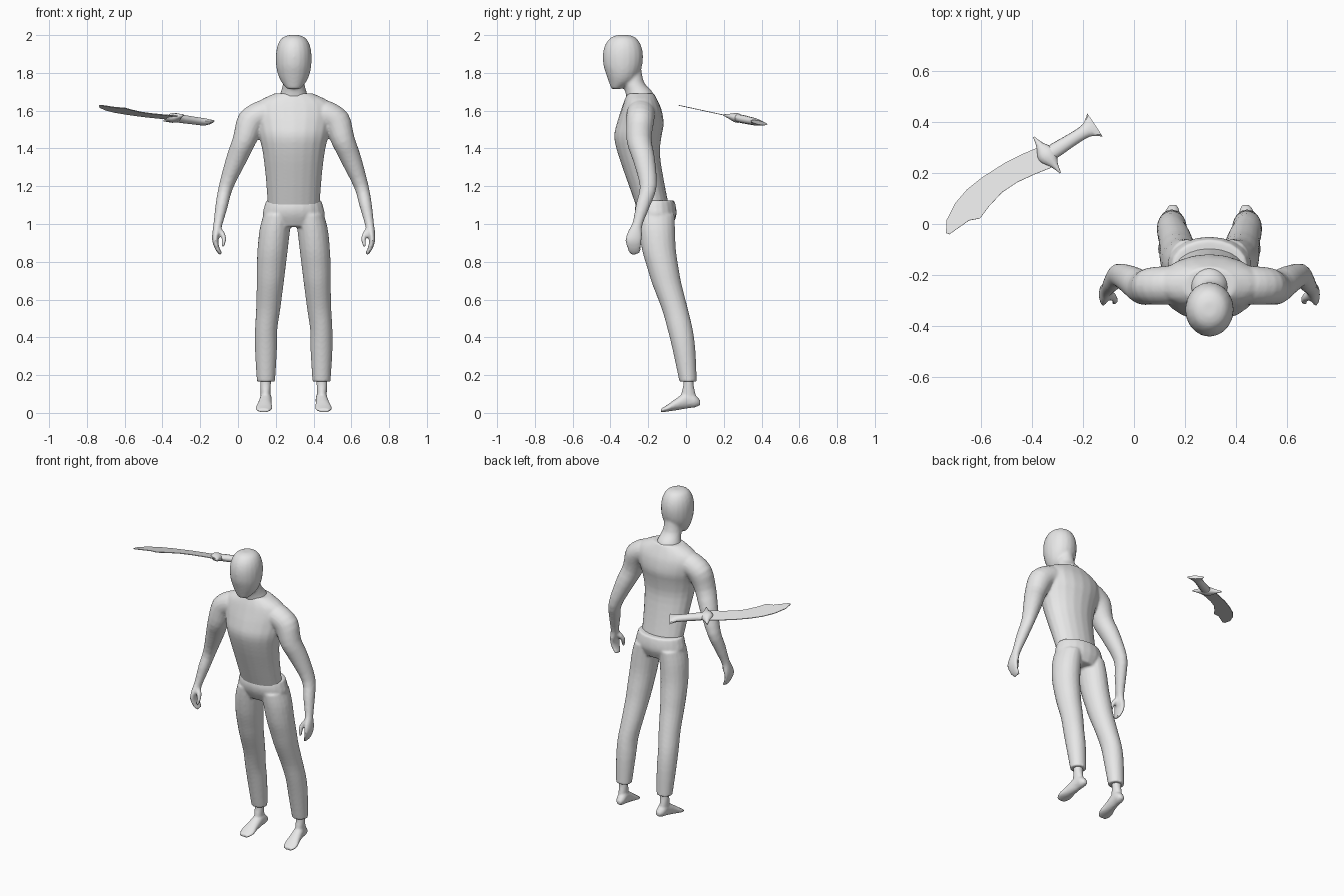
import bpy, bmesh, math
from mathutils import Vector

if "Cube" in bpy.data.objects:
    bpy.data.objects.remove(bpy.data.objects["Cube"])

CX = 0.295          # body centre line
grey = bpy.data.materials.new("light_grey")
grey.diffuse_color = (0.8, 0.8, 0.8, 1)
grey.use_nodes = True
grey.node_tree.nodes["Principled BSDF"].inputs["Base Color"].default_value = grey.diffuse_color


def finish(name, bm, voxel=0, smooth=0):
    bmesh.ops.recalc_face_normals(bm, faces=bm.faces[:])
    mesh = bpy.data.meshes.new(name)
    bm.to_mesh(mesh)
    bm.free()
    mesh.materials.append(grey)
    ob = bpy.data.objects.new(name, mesh)
    bpy.context.collection.objects.link(ob)
    if voxel:       # fuse overlapping volumes into one skin
        r = ob.modifiers.new("fuse", "REMESH")
        r.mode, r.voxel_size, r.use_smooth_shade = "VOXEL", voxel, True
        s = ob.modifiers.new("soften", "SMOOTH")
        s.factor, s.iterations = 0.5, smooth
    return ob


def spline(a, b, c, d, t):
    return b + 0.5 * t * ((c - a) + t * ((2 * a - 5 * b + 4 * c - d) + t * (3 * (b - c) + d - a)))


def loft(bm, rings, steps=3, seg=20):
    """Skin through rings given as (centre, half axis u, half axis v)."""
    n, full = len(rings), []
    for i in range(n - 1):
        q = [rings[max(0, min(n - 1, i + k))] for k in (-1, 0, 1, 2)]
        for s in range(steps):
            full.append([spline(*(r[j] for r in q), s / steps) for j in range(3)])
    full.append(rings[-1])
    loops = []
    for c, u, v in full:
        loops.append([bm.verts.new(c + u * math.cos(2 * math.pi * k / seg) + v * math.sin(2 * math.pi * k / seg))
                      for k in range(seg)])
    for a, b in zip(loops, loops[1:]):
        for k in range(seg):
            m = (k + 1) % seg
            bm.faces.new((a[k], a[m], b[m], b[k]))
    bm.faces.new(loops[0])
    bm.faces.new(loops[-1])


def level(bm, rows, side=1):
    """Stack of horizontal ovals: z, front y, back y, half width, centre x."""
    rings = []
    for z, yf, yb, w, *x in rows:
        cx = CX + side * ((x[0] if x else CX) - CX)
        rings.append((Vector((cx, (yf + yb) / 2, z)), Vector((w, 0, 0)), Vector((0, (yb - yf) / 2, 0))))
    loft(bm, rings)


def limb(bm, rows, side):
    """Tube along a path: x, y, z, half width, half depth."""
    pts = [Vector((CX + side * (r[0] - CX), r[1], r[2])) for r in rows]
    rings = []
    for i, r in enumerate(rows):
        t = (pts[min(i + 1, len(pts) - 1)] - pts[max(i - 1, 0)]).normalized()
        u = t.cross(Vector((0, 1, 0))).normalized()
        rings.append((pts[i], u * r[3], u.cross(t) * r[4]))
    loft(bm, rings)


# head and neck
bm = bmesh.new()
level(bm, [(2.0, -.365, -.30, .028), (1.985, -.40, -.265, .062), (1.95, -.427, -.24, .084),
           (1.90, -.44, -.228, .094), (1.84, -.437, -.232, .093), (1.79, -.422, -.25, .083),
           (1.75, -.408, -.28, .064), (1.715, -.395, -.345, .035)])
level(bm, [(1.84, -.34, -.24, .045), (1.75, -.335, -.222, .056), (1.70, -.322, -.178, .068),
           (1.64, -.31, -.155, .09)])
finish("head_and_neck", bm, .008, 4)

# torso with arms and hands
bm = bmesh.new()
level(bm, [(1.07, -.255, -.085, .136), (1.23, -.312, -.117, .147), (1.37, -.36, -.138, .163),
           (1.46, -.38, -.13, .182), (1.53, -.367, -.118, .198), (1.60, -.345, -.128, .21),
           (1.65, -.328, -.148, .185), (1.692, -.31, -.17, .10)])
for side in (1, -1):
    limb(bm, [(.19, -.235, 1.585, .065, .075), (.13, -.24, 1.58, .075, .076), (.068, -.243, 1.54, .075, .073),
              (.032, -.248, 1.44, .062, .066), (-.01, -.222, 1.34, .054, .058),
              (-.063, -.20, 1.20, .038, .045), (-.086, -.228, 1.10, .033, .037),
              (-.106, -.257, 1.0, .024, .027), (-.115, -.27, .95, .021, .040),
              (-.12, -.278, .91, .016, .043), (-.109, -.274, .87, .012, .036),
              (-.092, -.268, .842, .009, .026)], side)
    limb(bm, [(-.107, -.27, .975, .014, .018), (-.084, -.283, .95, .014, .017),
              (-.074, -.298, .92, .012, .014), (-.081, -.308, .88, .009, .010)], side)
finish("torso_and_arms", bm, .008, 4)

# trousers: hips plus two legs
bm = bmesh.new()
level(bm, [(.985, -.235, -.075, .12), (1.04, -.262, -.052, .163), (1.085, -.27, -.052, .158),
           (1.125, -.262, -.062, .146)])
for side in (1, -1):
    level(bm, [(.165, -.035, .057, .048, .148), (.33, -.07, .05, .058, .148), (.44, -.097, .036, .059, .149),
               (.55, -.128, .01, .064, .160), (.68, -.178, -.023, .071, .170), (.76, -.203, -.038, .076, .175),
               (.86, -.232, -.053, .080, .183), (.97, -.25, -.058, .081, .195),
               (1.05, -.255, -.06, .075, .21)], side)
finish("trousers", bm, .008, 3)

# bare feet with ankles
for side, name in ((1, "right_foot"), (-1, "left_foot")):
    bm = bmesh.new()
    level(bm, [(.05, -.03, .055, .028, .147), (.10, -.025, .05, .026, .146),
               (.15, -.014, .04, .028, .146), (.2, -.015, .04, .029, .147)], side)
    rings = []
    for y, zb, zt, x, w in [(.075, .042, .066, .153, .014), (.05, .03, .095, .15, .028),
                            (.01, .024, .115, .148, .031), (-.05, .014, .078, .142, .037),
                            (-.10, .007, .042, .137, .045), (-.133, .003, .022, .135, .03)]:
        rings.append((Vector((CX + side * (x - CX), y, (zb + zt) / 2)), Vector((w, 0, 0)),
                      Vector((0, 0, (zt - zb) / 2))))
    loft(bm, rings)
    finish(name, bm, .006, 3)

# sword lies in a plane that drops toward the back
SLOPE = -.216
NORMAL = Vector((0, -SLOPE, 1)).normalized()


def on_plane(x, y):
    return Vector((x, y, 1.62 + SLOPE * y))


# curved blade with a clipped tip
outline = [(-.735, -.035), (-.733, .015), (-.70, .08), (-.653, .135), (-.594, .182), (-.508, .237),
           (-.43, .276), (-.35, .31), (-.30, .23), (-.39, .194), (-.457, .163), (-.516, .124),
           (-.567, .069), (-.602, .022), (-.645, .014), (-.722, -.04)]
bm = bmesh.new()
face = bm.faces.new([bm.verts.new(on_plane(*p) - NORMAL * .002) for p in outline])
grown = bmesh.ops.extrude_face_region(bm, geom=[face])["geom"]
bmesh.ops.translate(bm, vec=NORMAL * .004, verts=[v for v in grown if isinstance(v, bmesh.types.BMVert)])
finish("blade", bm)


def bar(name, start, end, rows):
    """Oval bar in the sword plane: position 0..1, half width, half thickness."""
    a, b = on_plane(*start), on_plane(*end)
    across = NORMAL.cross(b - a).normalized()
    bm = bmesh.new()
    loft(bm, [(a.lerp(b, t), across * w, NORMAL * h) for t, w, h in rows], 2, 12)
    ob = finish(name, bm)
    bpy.context.view_layer.objects.active = ob
    ob.select_set(True)
    bpy.ops.object.shade_smooth_by_angle(angle=math.radians(40))
    ob.select_set(False)


# crossguard and grip with a flared pommel
bar("crossguard", (-.392, .34), (-.288, .20),
    [(0, .003, .004), (.22, .015, .014), (.42, .036, .024), (.58, .036, .024), (.78, .015, .014), (1, .003, .004)])
bar("grip", (-.34, .268), (-.153, .387),
    [(0, .03, .02), (.25, .029, .022), (.5, .026, .021), (.75, .026, .02), (.88, .034, .018), (1, .055, .010)])
